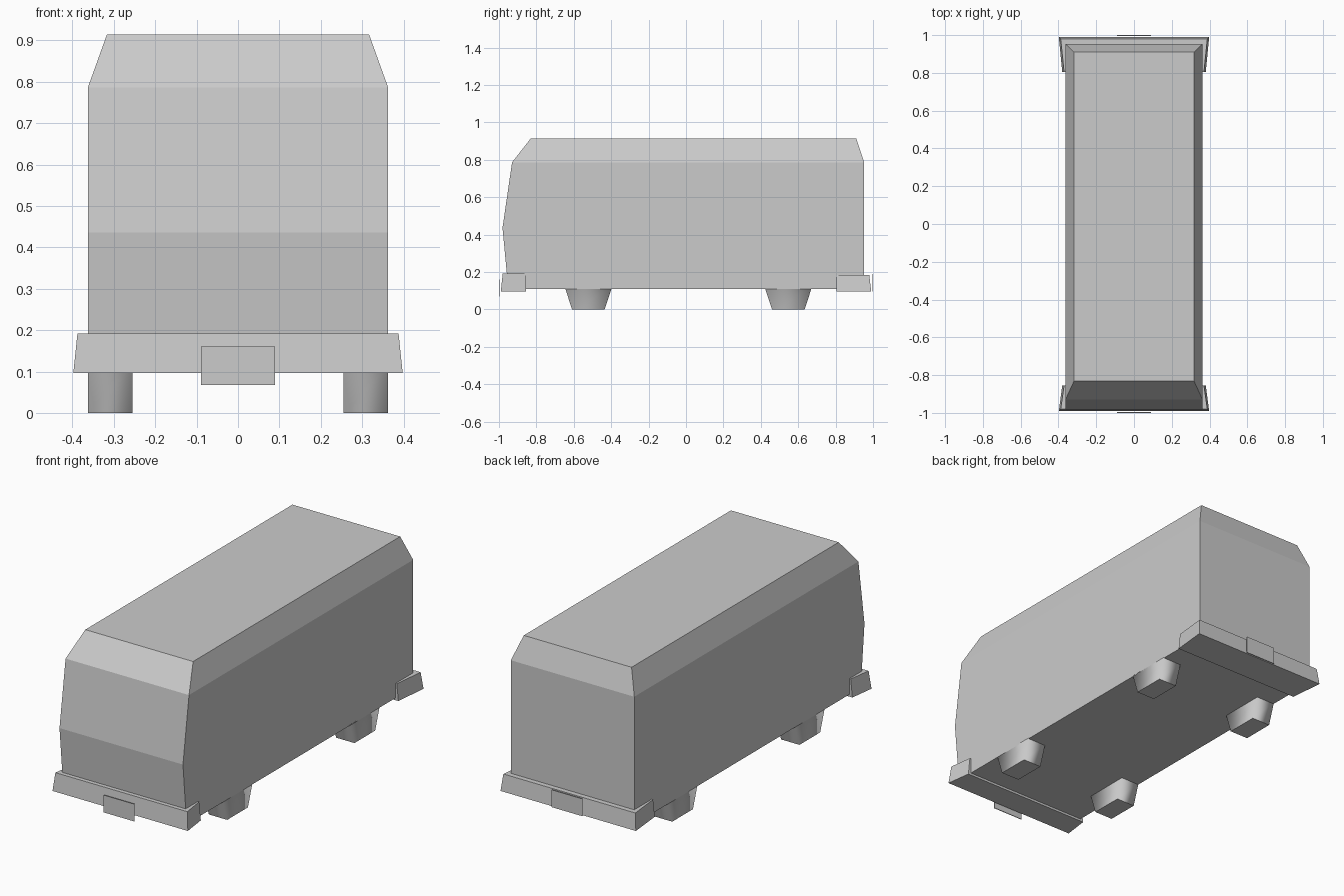
import bpy
import bmesh

cube = bpy.data.objects.get("Cube")
if cube:
    bpy.data.objects.remove(cube, do_unlink=True)

grey = bpy.data.materials.new("plain grey")
grey.use_nodes = True
grey.diffuse_color = (0.6, 0.6, 0.6, 1)
grey.node_tree.nodes["Principled BSDF"].inputs["Base Color"].default_value = (0.6, 0.6, 0.6, 1)


def loft(name, rings, smooth_sides=False):
    """Skin a stack of four-cornered rings and cap both ends."""
    bm = bmesh.new()
    loops = [[bm.verts.new(p) for p in ring] for ring in rings]
    for low, high in zip(loops, loops[1:]):
        for i in range(4):
            j = (i + 1) % 4
            face = bm.faces.new((low[i], low[j], high[j], high[i]))
            face.smooth = smooth_sides
    bm.faces.new(loops[0][::-1])
    bm.faces.new(loops[-1])
    bmesh.ops.recalc_face_normals(bm, faces=bm.faces[:])
    mesh = bpy.data.meshes.new(name)
    bm.to_mesh(mesh)
    bm.free()
    mesh.materials.append(grey)
    obj = bpy.data.objects.new(name, mesh)
    bpy.context.collection.objects.link(obj)
    return obj


def ring(x0, x1, y0, y1, z):
    return [(x0, y0, z), (x1, y0, z), (x1, y1, z), (x0, y1, z)]


def bumper_ring(half_outer, half_inner, outer, inner, z):
    return [(-half_outer, outer, z), (half_outer, outer, z),
            (half_inner, inner, z), (-half_inner, inner, z)]


# Van body: half width, front, rear and height of each level
levels = [(0.363, -0.95, 0.953, 0.108),
          (0.363, -0.981, 0.953, 0.436),
          (0.363, -0.93, 0.953, 0.786),
          (0.317, -0.83, 0.91, 0.914)]
loft("body", [ring(-w, w, f, r, z) for w, f, r, z in levels])

# Bumpers, slightly wider at the bottom, wrapping round the corners
for name, side, inner, top in (("front_bumper", -1, 0.855, 0.192),
                               ("rear_bumper", 1, 0.805, 0.185)):
    loft(name, [bumper_ring(0.398, 0.38, side * 0.99, side * inner, 0.096),
                bumper_ring(0.388, 0.37, side * 0.98, side * inner, top)])

# Blank plates just ahead of each bumper
for name, y, z in (("front_plate", -0.998, 0.068), ("rear_plate", 0.998, 0.096)):
    loft(name, [ring(-0.09, 0.09, y - 0.002, y + 0.002, h) for h in (z, z + 0.092)])

# Wedge-shaped wheels tucked under the floor
for end, y in (("front", -0.522), ("rear", 0.547)):
    for side, x in (("left", 0.309), ("right", -0.309)):
        loft(f"{end}_{side}_wheel",
             [ring(x - 0.054, x + 0.054, y - d, y + d, z)
              for d, z in ((0.087, 0), (0.124, 0.112))], smooth_sides=True)
